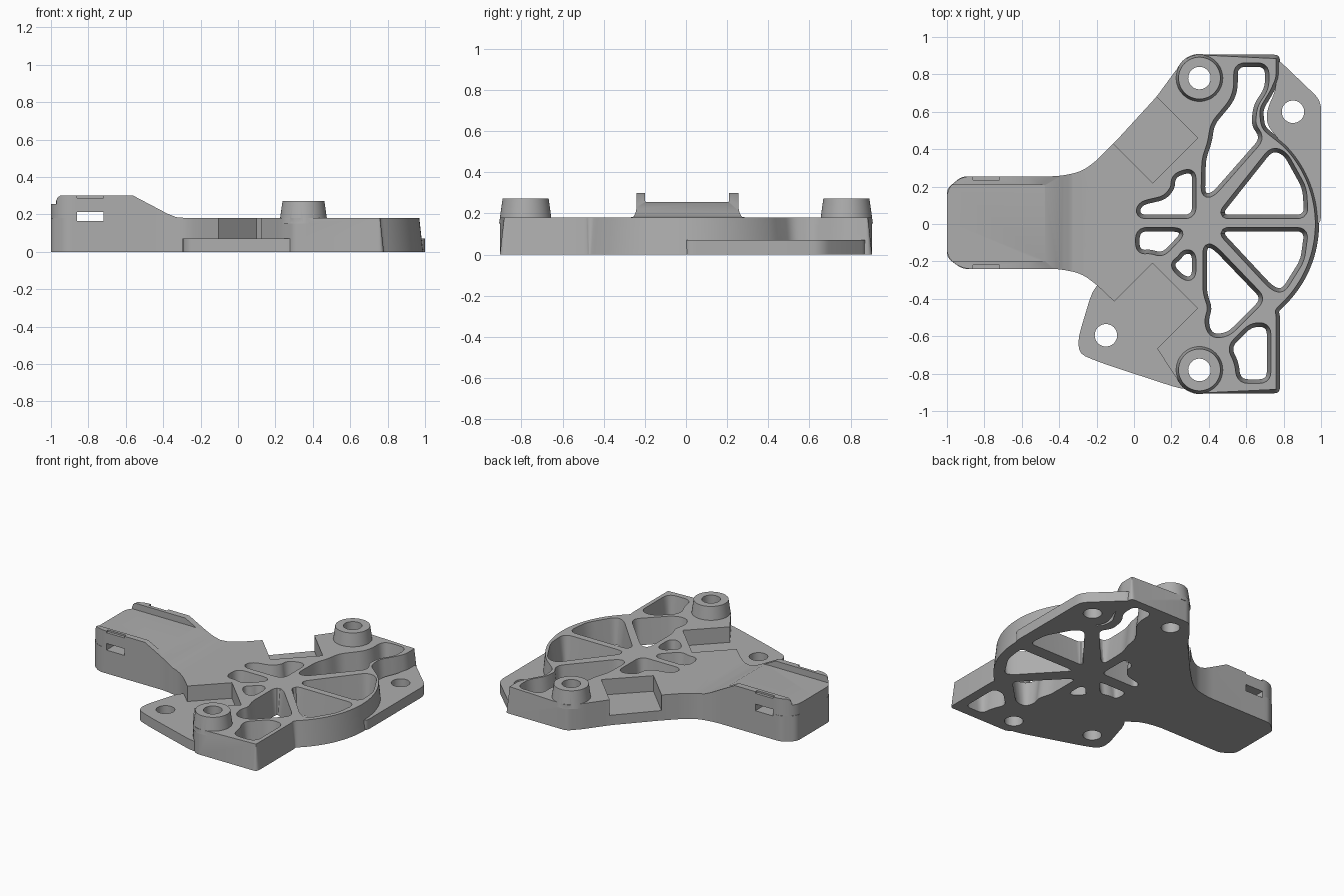
import bpy
import bmesh
import math
from mathutils import Vector, Matrix

default = bpy.data.objects.get("Cube")
if default:
    bpy.data.objects.remove(default, do_unlink=True)

grey = bpy.data.materials.new("plain grey")
grey.use_nodes = True
grey.diffuse_color = (0.42, 0.42, 0.42, 1)
grey.node_tree.nodes["Principled BSDF"].inputs["Base Color"].default_value = grey.diffuse_color


def rounded(points, radius, steps=5):
    """Closed outline with each corner replaced by a short curve."""
    pts = [Vector(p) for p in points]
    out = []
    for i, p in enumerate(pts):
        before, after = pts[i - 1] - p, pts[(i + 1) % len(pts)] - p
        a = p + before.normalized() * min(radius, before.length * 0.48)
        b = p + after.normalized() * min(radius, after.length * 0.48)
        for k in range(steps + 1):
            t = k / steps
            out.append(a * (1 - t) ** 2 + p * 2 * t * (1 - t) + b * t * t)
    return out


def offset(loop, amount, rule=lambda p: 1):
    """Move a counterclockwise outline outward along its normals."""
    out = []
    for i, p in enumerate(loop):
        d = (loop[(i + 1) % len(loop)] - loop[i - 1]).normalized()
        out.append(p + Vector((d.y, -d.x)) * amount * rule(p))
    return out


def counterclockwise(loop):
    area = sum(loop[i - 1].cross(loop[i]) for i in range(len(loop)))
    return loop if area > 0 else loop[::-1]


def make_object(name, bm):
    bmesh.ops.recalc_face_normals(bm, faces=bm.faces)
    mesh = bpy.data.meshes.new(name)
    bm.to_mesh(mesh)
    bm.free()
    mesh.materials.append(grey)
    obj = bpy.data.objects.new(name, mesh)
    bpy.context.collection.objects.link(obj)
    return obj


def loft(name, bottom, top, z0, z1):
    bm = bmesh.new()
    low = [bm.verts.new((p[0], p[1], z0)) for p in bottom]
    high = [bm.verts.new((p[0], p[1], z1)) for p in top]
    bm.faces.new(low[::-1])
    bm.faces.new(high)
    for i in range(len(low)):
        bm.faces.new((low[i - 1], low[i], high[i], high[i - 1]))
    return make_object(name, bm)


def prism(name, loop, z0, z1):
    return loft(name, loop, loop, z0, z1)


def cone(name, x, y, r0, r1, z0, z1):
    bm = bmesh.new()
    bmesh.ops.create_cone(bm, cap_ends=True, segments=48, radius1=r0, radius2=r1, depth=z1 - z0,
                          matrix=Matrix.Translation((x, y, (z0 + z1) / 2)))
    return make_object(name, bm)


def box(name, x, y, z):
    return prism(name, [(x[0], y[0]), (x[1], y[0]), (x[1], y[1]), (x[0], y[1])], *z)


def combine(target, other, operation):
    """Apply a boolean and discard the helper."""
    other.hide_render = True
    mod = target.modifiers.new("boolean", "BOOLEAN")
    mod.operation, mod.object, mod.solver = operation, other, "EXACT"
    bpy.context.view_layer.objects.active = target
    bpy.ops.object.modifier_apply(modifier=mod.name)
    bpy.data.objects.remove(other, do_unlink=True)


# Main body outline: rounded rim, then the back edge, arm and front edge
arc = [(0.38 + 0.61 * math.cos(a), 0.61 * math.sin(a))
       for a in (math.radians(-50 + 5 * k) for k in range(20))]
back_edge = [(.7, .52), (.69, .61), (.75, .71), (.78, .78), (.78, .905), (.3, .905),
             (.23, .83), (.12, .68), (-.1, .44)]
flare = [(-.2, .34), (-.28, .28), (-.4, .255)]
arm_end = [(-.92, .255), (-1, .19), (-1, -.18), (-.92, -.24)]
front_flare = [(x, .015 - y) for x, y in reversed(flare)]
front_edge = [(-.1, -.42), (.12, -.66), (.23, -.83), (.3, -.905), (.78, -.905), (.78, -.48)]
outline = counterclockwise(rounded(arc + back_edge + flare + arm_end + front_flare + front_edge, 0.03))
top_outline = offset(outline, -0.02, lambda p: 1 if p.x > 0.4 else 0)
bracket = loft("mounting_bracket", outline, top_outline, 0, 0.18)

# Raised arm with a sloping shoulder
arm = prism("arm", counterclockwise(rounded(flare + arm_end + front_flare, 0.05)), 0, 0.3)
profile = [(-1.1, .255), (-.98, .255), (-.965, .29), (-.95, .3), (-.56, .3), (-.38, .205),
           (-.33, .185), (-.27, .18), (-.1, .18), (-.1, .5), (-1.1, .5)]
shoulder = prism("shoulder_cutter", profile, -0.6, 0.6)
shoulder.data.transform(Matrix.Rotation(math.pi / 2, 4, "X"))
combine(arm, shoulder, "DIFFERENCE")
saddle = rounded([(-1.2, -.2), (-.44, -.2), (-.44, .21), (-1.2, .21)], 0.06)
combine(arm, prism("saddle_cutter", saddle, 0.255, 0.4), "DIFFERENCE")
combine(bracket, arm, "UNION")

# Strap slot through the arm, with notches in the rims
strap = (-.86, -.72)
combine(bracket, box("strap_slot", strap, (-.5, .5), (.165, .212)), "DIFFERENCE")
for side in ((.235, .3), (-.3, -.22)):
    combine(bracket, box("rim_notch", strap, side, (.288, .4)), "DIFFERENCE")

# Square recesses set at forty-five degrees, open to the outside
for name, corners in {
    "back_recess": [(.1, .22), (.34, .46), (.02, .78), (-.22, .54)],
    "front_recess": [(.1, -.21), (-.2, -.51), (.04, -.75), (.12, -.67), (.34, -.45)],
}.items():
    combine(bracket, prism(name, counterclockwise([Vector(c) for c in corners]), 0.07, 0.4), "DIFFERENCE")

# Thin mounting ears
ears = {
    "front_ear": [(-.2, -.28), (-.32, -.68), (-.2, -.735), (.32, -.905), (.36, -.8), (.3, -.47), (.1, -.25)],
    "back_ear": [(.76, .89), (1, .66), (1, 0), (.95, 0), (.8, .42), (.71, .53), (.71, .61), (.76, .72)],
}
for name, points in ears.items():
    loop = counterclockwise(rounded(points, 0.13 if name == "front_ear" else 0.05))
    combine(bracket, prism(name, loop, 0, 0.0705), "UNION")

# Raised bosses
for y in (.78, -.78):
    combine(bracket, cone("boss", .35, y, .129, .112, .15, .272), "UNION")

# Lightening pockets with drafted walls
pockets = [
    [(.555, .84), (.555, .72), (.53, .65), (.43, .53), (.415, .43), (.385, .35), (.38, .16),
     (.42, .17), (.675, .46), (.625, .53), (.64, .64), (.7, .73), (.7, .84)],
    [(.47, .05), (.91, .05), (.9, .19), (.8, .37), (.74, .39)],
    [(.47, -.04), (.91, -.04), (.89, -.19), (.79, -.35), (.74, -.33)],
    [(.39, -.12), (.43, -.14), (.68, -.4), (.5, -.58), (.42, -.59), (.395, -.52), (.42, -.45), (.39, -.37)],
    [(.71, -.55), (.71, -.83), (.57, -.83), (.56, -.74), (.52, -.66), (.63, -.55)],
    [(.31, .28), (.31, .05), (.03, .05), (.04, .1), (.17, .13), (.22, .19), (.22, .25)],
    [(.03, -.04), (.03, -.14), (.09, -.135), (.15, -.155), (.25, -.05), (.22, -.04)],
    [(.31, -.16), (.31, -.28), (.27, -.28), (.21, -.22), (.25, -.19), (.27, -.16)],
]
for points in pockets:
    loop = counterclockwise(rounded(points, 0.04))
    combine(bracket, loft("pocket", offset(loop, -.001), offset(loop, .023), -.01, .19), "DIFFERENCE")

# Screw holes through bosses and ears
for x, y in ((.35, .78), (.35, -.78), (-.15, -.595), (.85, .6)):
    combine(bracket, cone("screw_hole", x, y, .06, .06, -.1, .4), "DIFFERENCE")

# Smooth rounded walls, crisp edges
bpy.ops.object.select_all(action="DESELECT")
bracket.select_set(True)
bpy.context.view_layer.objects.active = bracket
bpy.ops.object.shade_smooth_by_angle(angle=math.radians(28))
